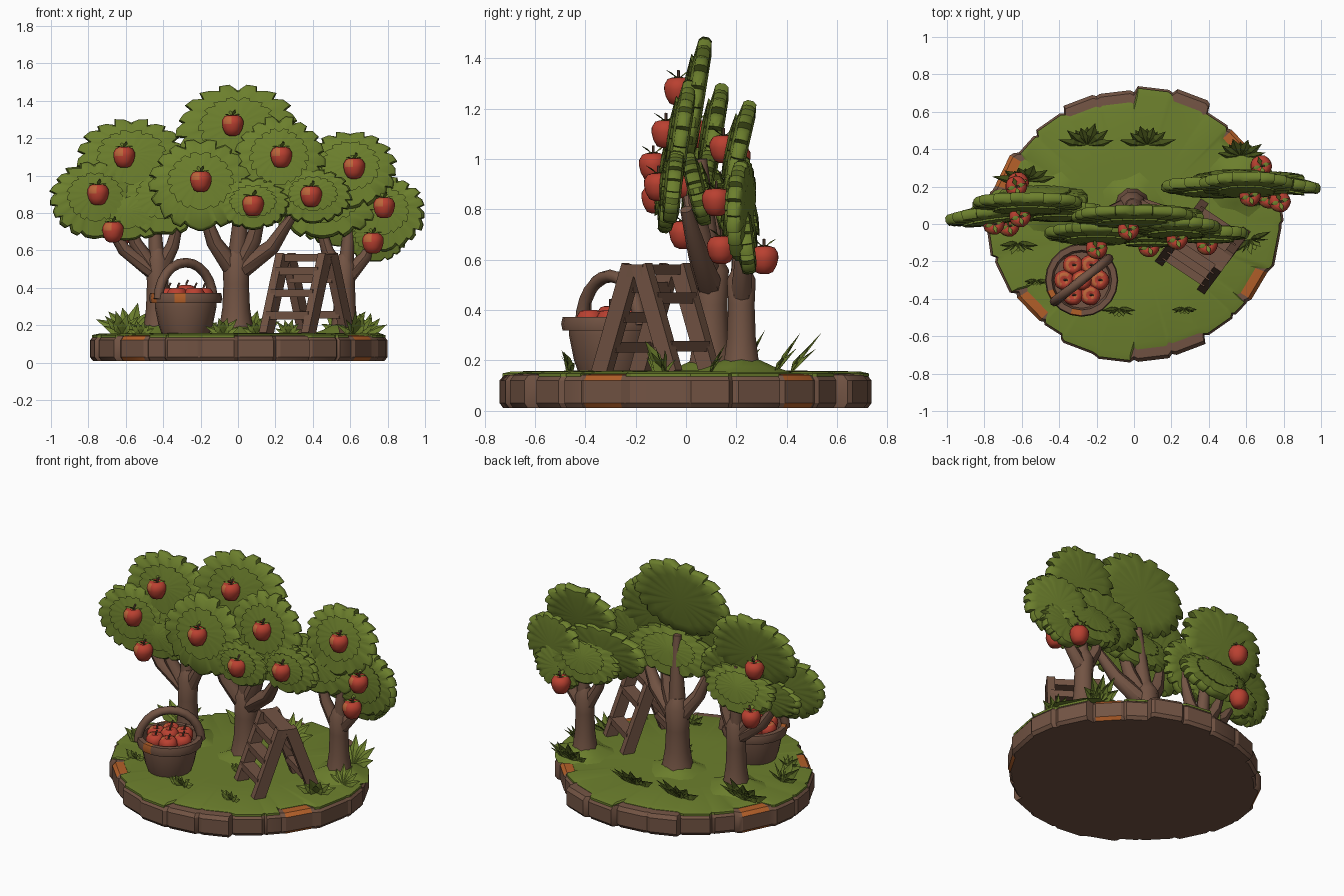
import bpy, bmesh, math, random
from math import sin, cos, pi, radians
from mathutils import Vector, Matrix

random.seed(4)
if "Cube" in bpy.data.objects:
    bpy.data.objects.remove(bpy.data.objects["Cube"])


def material(name, r, g, b):
    m = bpy.data.materials.new(name)
    m.use_nodes = True
    m.diffuse_color = (r, g, b, 1)
    m.node_tree.nodes["Principled BSDF"].inputs["Base Color"].default_value = (r, g, b, 1)
    return m


GREEN = material("leaf green", .15, .213, .026)
BROWN = material("bark brown", .17, .088, .057)
RED = material("apple red", .49, .052, .03)
BLUSH = material("apple blush", .5, .13, .042)
ORANGE = material("rust orange", .45, .115, .022)


def finish(name, bm, mats, matrix=None, smooth=30):
    bmesh.ops.recalc_face_normals(bm, faces=bm.faces)
    mesh = bpy.data.meshes.new(name)
    bm.to_mesh(mesh)
    bm.free()
    for m in mats:
        mesh.materials.append(m)
    ob = bpy.data.objects.new(name, mesh)
    bpy.context.collection.objects.link(ob)
    if matrix:
        ob.matrix_world = matrix
    if smooth:
        bpy.ops.object.select_all(action='DESELECT')
        ob.select_set(True)
        bpy.context.view_layer.objects.active = ob
        bpy.ops.object.shade_smooth_by_angle(angle=radians(smooth))


def loft(bm, rings):
    """Bridge rings of equal length, close both ends, return the side faces."""
    loops = [[bm.verts.new(p) for p in r] for r in rings]
    n = len(loops[0])
    sides = [bm.faces.new((a[i], a[(i + 1) % n], b[(i + 1) % n], b[i]))
             for a, b in zip(loops, loops[1:]) for i in range(n)]
    for loop in (loops[0], loops[-1]):
        mid = bm.verts.new(sum((v.co for v in loop), Vector()) / n)
        for i in range(n):
            bm.faces.new((loop[i], loop[(i + 1) % n], mid))
    return sides


def circle(r, z, n, lobes=0):
    return [Vector((r * (1 + lobes * cos(10 * pi * i / n)) * cos(2 * pi * i / n),
                    r * (1 + lobes * cos(10 * pi * i / n)) * sin(2 * pi * i / n), z)) for i in range(n)]


def tube(bm, points, radii, n=8):
    pts = [Vector(p) for p in points]
    rings = []
    for i, p in enumerate(pts):
        d = (pts[min(i + 1, len(pts) - 1)] - pts[max(i - 1, 0)]).normalized()
        side = d.cross(Vector((.1, 1, .05))).normalized()
        up = d.cross(side)
        rings.append([p + radii[i] * (side * cos(2 * pi * k / n) + up * sin(2 * pi * k / n)) for k in range(n)])
    loft(bm, rings)


def beam(bm, a, b, w, h, face):
    """Box between two points; its width runs along the given direction."""
    a, b = Vector(a), Vector(b)
    s = Vector(face).normalized() * w / 2
    t = (b - a).cross(s).normalized() * h / 2
    loft(bm, [[p + s + t, p - s + t, p - s - t, p + s - t] for p in (a, b)])


def blade(bm, base, tip, width, normal, mat=0):
    """Folded pointed leaf."""
    base, tip, normal = Vector(base), Vector(tip), Vector(normal)
    s = (tip - base).cross(normal).normalized() * width / 2
    mid = base.lerp(tip, .5)
    b, t, m, l, r = [bm.verts.new(p) for p in
                     (base, tip, mid + normal * width * .2, mid + s, mid - s)]
    for f in ((b, l, m), (l, t, m), (t, r, m), (r, b, m)):
        bm.faces.new(f).material_index = mat


# Ground slab: ring of stones, four of them rusty with a bare spot, under a grass sheet
stone_r = [1.0, .99, .95, .955, 1.03, 1.01, .98, .985, .95, .93, .97, .99,
           .985, .97, .95, .95, .99, 1.015, 1.01, 1, .955, .95, .96, .985]
STONES = len(stone_r)
seams = [i * 360 / STONES for i in range(STONES + 1)]
seams[2:4], seams[10:12], seams[14:16], seams[22:24] = (33, 48), (147, 165), (213, 230), (323, 340)
RUSTY = (2, 10, 14, 22)
lawn_r = [r * (.91 if i in (4, 6, 7, 18, 19) + RUSTY else .985) for i, r in enumerate(stone_r)]


def slab_ring(radii, scale, z):
    ring = []
    for i, r in enumerate(radii):
        for frac, k in ((0, .985), (.1, 1), (.9, 1)):
            a = radians(seams[i] + frac * (seams[i + 1] - seams[i]))
            ring.append(Vector((.8 * r * scale * k * cos(a), .73 * r * scale * k * sin(a), z)))
    return ring


bm = bmesh.new()
sides = loft(bm, [slab_ring(stone_r, s, z) for s, z in ((.98, .01), (1, .03), (1, .12), (.975, .142), (.88, .147))])
rusty = [f for i, f in enumerate(sides) if i % (3 * STONES) // 3 in RUSTY and i % 3 == 1]
for f in rusty:
    f.material_index = 1
walls = [f for f in rusty if .06 < f.calc_center_median().z < .09]
bmesh.ops.inset_individual(bm, faces=walls, thickness=.033)
for f in walls:
    f.material_index = 0
finish("stone_base", bm, [BROWN, ORANGE], smooth=30)
bm = bmesh.new()
loft(bm, [slab_ring(lawn_r, s, z) for s, z in ((1, .135), (1, .148), (.95, .156), (.5, .16))])
finish("grass_top", bm, [GREEN])


# Trees: flared trunk and forked branches on a grassy mound
def tree(name, x, y, w, fork, branches):
    bm = bmesh.new()
    rings = [(1.45, .14), (1.2, .2), (1.0, .29), (.92, .42), (1.0, fork), (.5, fork + .06)]
    loft(bm, [[p + Vector((x, y, 0)) for p in circle(w * k, z, 10)] for k, z in rings])
    for bx, by, bz in branches:
        start = Vector((x, y, fork - .08))
        end = Vector((bx, by, bz))
        mid = start.lerp(end, .5) + Vector(((bx - x) * .12, 0, -.02))
        tube(bm, [start, mid, end], [w * .76, w * .57, w * .32])
    finish(name + "_trunk", bm, [BROWN], smooth=45)
    bm = bmesh.new()
    loft(bm, [[p + Vector((x, y, 0)) for p in circle(r, z, 14, .12)] for r, z in ((.19, .15), (.12, .175), (.05, .21))])
    finish(name + "_mound", bm, [GREEN], smooth=45)


tree("left", -.43, .1, .062, .55, [(-.62, .08, .85), (-.3, .08, .82), (-.45, .12, .95), (-.72, .06, .78)])
tree("middle", -.01, .1, .074, .56, [(-.2, .01, .85), (.02, .06, 1), (.3, .0, .8), (.14, .03, .88)])
tree("right", .57, .22, .06, .52, [(.42, .21, .8), (.75, .23, .74), (.6, .22, .9)])


# Foliage: thin plates with rounded rims and drooping pointed leaves
def foliage(name, x, y, z, rx, rz, tilt=9, yaw=0):
    leaves = 9
    steps = [(j + f, k) for j in range(leaves) for f, k in ((0, .885), (.4, .975), (.88, 1))]
    outline = [(t / leaves * pi, k * random.uniform(.97, 1.03)) for t, k in steps]
    outline += [(-t, k) for t, k in reversed(outline[1:])]
    # each tier: scale, depth, upward shift
    tiers = ((.7, .034, 0), (.95, .026, 0), (1, .012, 0), (1, -.012, 0), (.95, -.026, 0),
             (.6, -.036, .06), (.64, -.046, .06), (.2, -.056, .1))
    bm = bmesh.new()
    loft(bm, [[Vector((rx * s * k * sin(t), d, rz * (s * k * cos(t) + up))) for t, k in outline]
              for s, d, up in tiers])
    m = Matrix.Translation((x, y, z)) @ Matrix.Rotation(radians(yaw), 4, 'Z') @ Matrix.Rotation(radians(-tilt), 4, 'X')
    finish(name, bm, [GREEN], m, 45)


for i, spec in enumerate([
        # left tree
        (-.57, .11, 1.08, .3, .235), (-.77, .05, .87, .24, .21, 6, 8), (-.4, .07, .87, .24, .19, 8),
        (-.6, .07, .79, .28, .14, 6), (-.49, .14, .82, .25, .15, 16, 180),
        # middle tree
        (.0, .04, 1.24, .33, .25), (-.2, -.05, .95, .28, .245), (.22, -.02, 1.08, .25, .24),
        (.08, -.07, .85, .2, .14, 6), (.4, -.05, .89, .21, .15, 6), (.07, .04, .88, .31, .15, 14, 180),
        # right tree
        (.6, .21, 1.03, .25, .215, 13), (.785, .22, .8, .22, .2, 2, -9), (.45, .2, .84, .3, .18, 10),
        (.73, .235, .68, .18, .14, -7), (.55, .23, .77, .24, .15, 12, 180)]):
    foliage("foliage_%d" % (i + 1), *spec)


# Apples with a blushed cheek, stem and optional leaf crown
def apple(name, x, y, z, r, crown, cheek):
    bm = bmesh.new()
    for f in loft(bm, [circle(r * k, r * h, 15, .02) for k, h in
                       ((.3, -.98), (.62, -.85), (.88, -.4), (1, .1), (.98, .45), (.75, .82), (.42, .92), (.12, .7))]):
        f.normal_update()
        f.material_index = int(abs(f.normal.dot(Vector(cheek).normalized())) > .88
                               and f.calc_center_median().dot(Vector(cheek)) > 0)
    faces = len(bm.faces)
    tube(bm, [(0, 0, r * .6), (r * .1, 0, r * 1.1), (r * .25, 0, r * 1.4)], [r * .1] * 3, 5)
    bm.faces.ensure_lookup_table()
    for f in bm.faces[faces:]:
        f.material_index = 3
    for k in range(crown):
        a = 2 * pi * k / crown + .3
        blade(bm, (0, 0, r * .85), (cos(a) * r * .9, sin(a) * r * .9, r * (1.45 if k % 2 else 1)),
              r * .42, (0, 0, 1), 2)
    finish(name, bm, [RED, BLUSH, GREEN, BROWN], Matrix.Translation((x, y, z)), 60)


for i, p in enumerate([
        (-.61, .04, 1.1), (-.75, .0, .9), (-.67, -.01, .7), (-.03, -.03, 1.27), (-.2, -.13, .97),
        (.23, -.08, 1.1), (.08, -.12, .84), (.39, -.11, .89), (.62, .15, 1.04), (.78, .12, .83),
        (.72, .14, .64), (.68, .31, .6), (-.63, .2, 1.0), (-.62, .22, .69)]):
    apple("tree_apple_%d" % (i + 1), *p, .058, 4, (-.5, -.8, .4))

# Basket with arched handle and a heap of apples
bx, by = -.28, -.3
bm = bmesh.new()
for i, f in enumerate(loft(bm, [circle(r, z, 20) for r, z in (
        (.125, .145), (.145, .2), (.165, .3), (.165, .318), (.19, .318),
        (.196, .345), (.19, .372), (.16, .372), (.15, .32))])):
    if i // 20 in (4, 5, 6) and i % 20 in (11, 14):
        f.material_index = 1
finish("basket", bm, [BROWN, ORANGE], Matrix.Translation((bx, by, 0)))
bm = bmesh.new()
arch = [radians(a) for a in range(0, 181, 15)]
tube(bm, [(bx + .145 * cos(a), by + .115 * cos(a), .34 + .195 * sin(a)) for a in arch], [.026] * len(arch))
finish("basket_handle", bm, [BROWN], smooth=50)
for k in range(7):
    a = 2 * pi * k / 6
    d = .093 if k < 6 else 0
    apple("basket_apple_%d" % (k + 1), bx + d * cos(a), by + d * sin(a), .35 if d else .365, .055, 0, (-.3, .2, 1))

# A-frame step ladder
bm = bmesh.new()
span = Vector((-.225, .15, 0))
out = Vector((.21, .28, 0)).normalized()
near = Vector((.48, -.195, 0))
up = Vector((0, 0, 1))


def leg_point(top, side, t):
    return top + up * (.575 - .425 * t) + out * side * (.025 + .15 * t)


for top in (near, near + span):
    for side in (-1, 1):
        beam(bm, leg_point(top, side, 0), leg_point(top, side, 1), .048, .07, span)
    beam(bm, top + up * .555 - out * .045, top + up * .555 + out * .045, .048, .05, span)
for side, heights in ((-1, (.2, .48, .76)), (1, (.3, .75))):
    for t in heights:
        beam(bm, leg_point(near, side, t), leg_point(near + span, side, t), .075, .042, out)
beam(bm, near + up * .56, near + span + up * .56, .09, .04, out)
finish("step_ladder", bm, [BROWN], smooth=0)


# Grass tufts: fans of broad leaning leaves
def tuft(name, x, y, size, lean, turn=0):
    bm = bmesh.new()
    for row, n in ((1, 6), (.65, 5)):
        for k in range(n):
            a = radians(-75 + 150 * k / (n - 1))
            h = size * row * random.uniform(.85, 1.1)
            blade(bm, (0, 0, 0), (h * sin(a), lean * h * cos(a) * (2 - row), h * (.25 + .75 * cos(a))),
                  size * .45, (0, -.8, .6))
    finish(name, bm, [GREEN], Matrix.Translation((x, y, .15)) @ Matrix.Rotation(turn, 4, 'Z'), 0)


for i, spec in enumerate([
        (-.58, .23, .17, .5), (-.25, .42, .15, .75), (.07, .42, .15, .75), (.57, .36, .15, .6),
        (-.62, -.1, .12, -.5), (-.08, -.45, .1, -.5), (.27, -.45, .08, -.4), (.62, -.08, .12, -.6, .5),
        (-.52, -.3, .08, -.4), (.68, .1, .11, .5), (.1, -.1, .09, -.5)]):
    tuft("grass_tuft_%d" % (i + 1), *spec)
